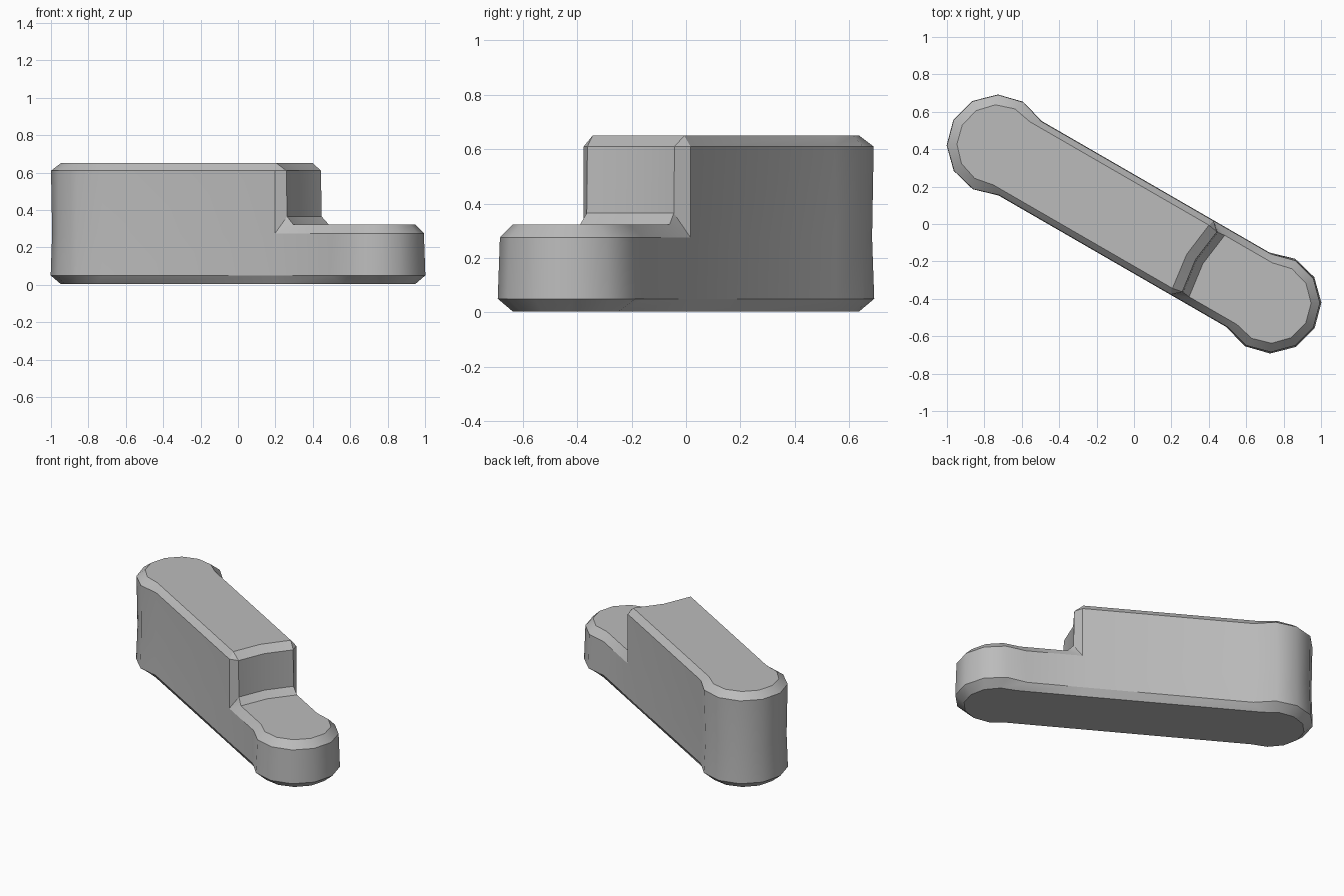
import bpy, bmesh, math

if "Cube" in bpy.data.objects:
    bpy.data.objects.remove(bpy.data.objects["Cube"])

TURN = math.radians(-30)   # long axis direction in plan
CENTRE = 0.845             # distance of each rounded end from the middle
STEP = 0.36                # where the tall block meets the low deck
ARC = 9                    # points around each rounded end

bm = bmesh.new()


def vert(u, v, z):
    """Vertex given along and across the long axis."""
    c, s = math.cos(TURN), math.sin(TURN)
    return bm.verts.new((u * c - v * s, u * s + v * c, z))


def end_arc(side, radius, width, z):
    """Rounded end, slightly wider than the straight sides."""
    half = math.pi - math.asin(width / radius)
    angles = [half * (2 * i / (ARC - 1) - 1) for i in range(ARC)]
    return [vert(side * (CENTRE + radius * math.cos(a)),
                 side * radius * math.sin(a), z) for a in angles]


def across(u, width, z, dip=0.025):
    """Three points across the step, bowed inward in the middle."""
    return [vert(u, -width, z), vert(u - dip, 0, z), vert(u, width, z)]


def strip(low, high, closed=False):
    n = len(low)
    for i in range(n if closed else n - 1):
        j = (i + 1) % n
        bm.faces.new((low[i], low[j], high[j], high[i]))


def outline(radius, width, z):
    """Full plan outline: right end, step point, left end, step point."""
    right = end_arc(1, radius, width, z)
    left = end_arc(-1, radius, width, z)
    return right, [vert(STEP, width, z)] + left + [vert(STEP, -width, z)]


# Lower body with a chamfered base
base_r, base_l = outline(0.215, 0.2, 0.003)
foot_r, foot_l = outline(0.27, 0.23, 0.05)
rim_r, rim_l = outline(0.262, 0.227, 0.275)
bm.faces.new(base_r + base_l)
strip(base_r + base_l, foot_r + foot_l, True)
strip(foot_r + foot_l, rim_r + rim_l, True)

# Low deck with its chamfer
deck = end_arc(1, 0.215, 0.19, 0.323)
deck_end = across(0.45, 0.19, 0.323)
strip(rim_r, deck)
bm.faces.new((rim_r[-1], rim_l[0], deck_end[2], deck[-1]))
bm.faces.new((rim_l[-1], rim_r[0], deck[0], deck_end[0]))
bm.faces.new(deck + deck_end[::-1])

# Tall block walls and chamfered top
shoulder = [vert(STEP, 0.227, 0.61)] + end_arc(-1, 0.268, 0.227, 0.61)
shoulder.append(vert(STEP, -0.227, 0.61))
top_end = across(0.35, 0.195, 0.65)
top = [top_end[2]] + end_arc(-1, 0.215, 0.195, 0.65) + [top_end[0]]
strip(rim_l, shoulder)
strip(shoulder, top)
bm.faces.new(top + [top_end[1]])

# Step wall with a fillet below and a bevel above
wall_low = across(0.41, 0.185, 0.365)
wall_high = across(0.405, 0.185, 0.61)
strip(deck_end, wall_low)
strip(wall_low, wall_high)
strip(wall_high, top_end)
for k, e in ((0, -1), (2, 0)):
    bm.faces.new((rim_l[e], deck_end[k], wall_low[k]))
    bm.faces.new((rim_l[e], wall_low[k], wall_high[k], shoulder[e]))
    bm.faces.new((shoulder[e], wall_high[k], top_end[k]))

bmesh.ops.recalc_face_normals(bm, faces=bm.faces[:])
mesh = bpy.data.meshes.new("stepped_block")
bm.to_mesh(mesh)
bm.free()
block = bpy.data.objects.new("stepped_block", mesh)
bpy.context.collection.objects.link(block)

# Plain grey material
grey = bpy.data.materials.new("plain_grey")
grey.use_nodes = True
colour = (0.5, 0.5, 0.5, 1)
grey.diffuse_color = colour
grey.node_tree.nodes["Principled BSDF"].inputs["Base Color"].default_value = colour
mesh.materials.append(grey)

bpy.ops.object.select_all(action="DESELECT")
block.select_set(True)
bpy.context.view_layer.objects.active = block
bpy.ops.object.shade_smooth_by_angle(angle=math.radians(32))
